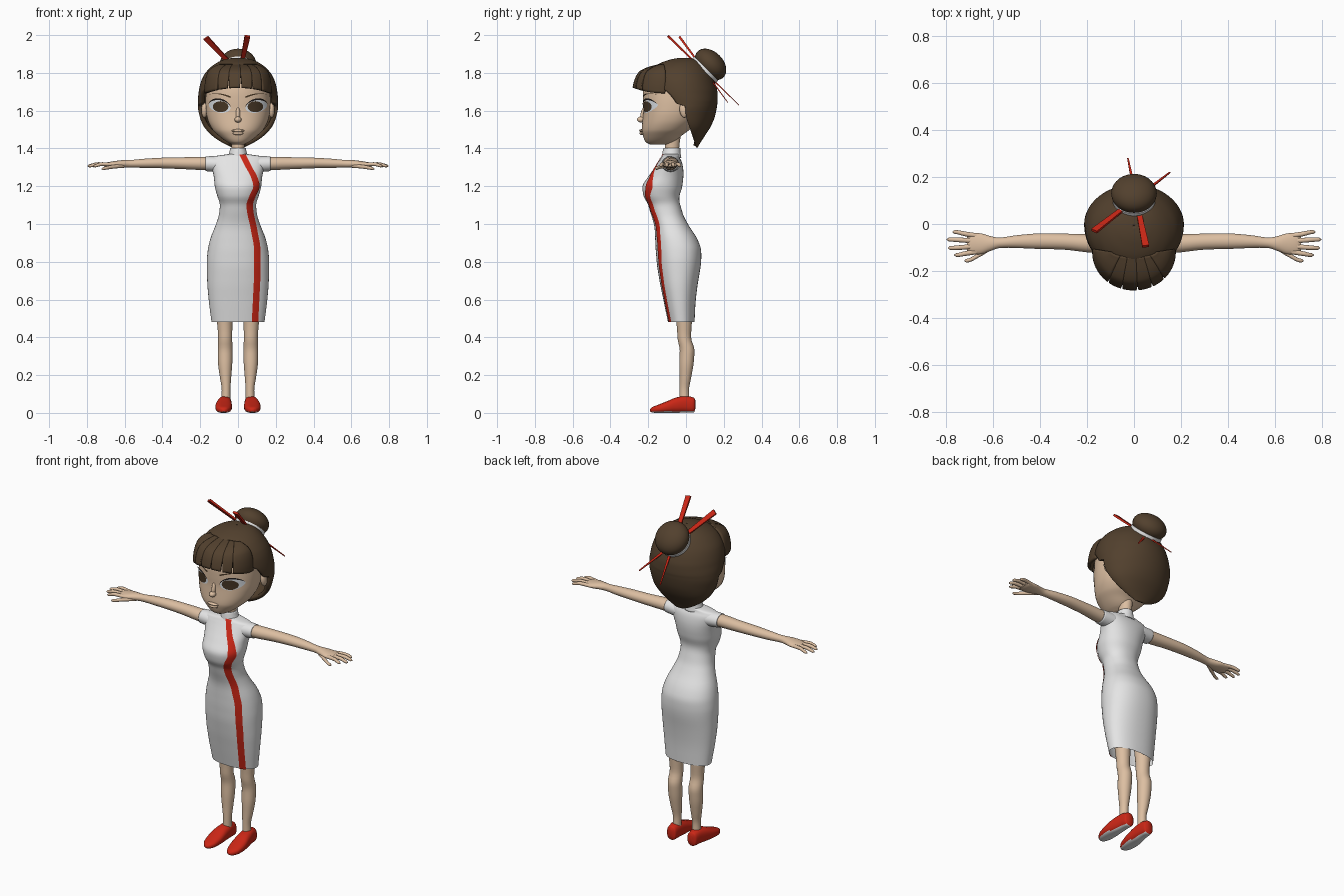
import bpy, bmesh, math
from mathutils import Vector, Euler

if "Cube" in bpy.data.objects:
    bpy.data.objects.remove(bpy.data.objects["Cube"])

def material(name, r, g, b):
    m = bpy.data.materials.new(name)
    m.diffuse_color = (r, g, b, 1)
    m.use_nodes = True
    m.node_tree.nodes["Principled BSDF"].inputs["Base Color"].default_value = m.diffuse_color
    return m

SKIN = material("skin", .72, .52, .36)
HAIR = material("hair brown", .085, .052, .027)
WHITE = material("dress white", .78, .78, .78)
RED = material("red", .60, .02, .008)
EYE = material("eye white", .70, .74, .78)
IRIS = material("iris brown", .06, .036, .018)
BLACK = material("lash black", .012, .010, .010)

def finish(name, bm, mats, solid=0, angle=50):
    bmesh.ops.remove_doubles(bm, verts=bm.verts, dist=1e-5)
    bmesh.ops.recalc_face_normals(bm, faces=bm.faces)
    me = bpy.data.meshes.new(name)
    bm.to_mesh(me)
    bm.free()
    ob = bpy.data.objects.new(name, me)
    bpy.context.collection.objects.link(ob)
    for m in mats:
        me.materials.append(m)
    if solid:
        mod = ob.modifiers.new("thickness", "SOLIDIFY")
        mod.thickness, mod.offset = solid, -1
    bpy.ops.object.select_all(action='DESELECT')
    ob.select_set(True)
    bpy.context.view_layer.objects.active = ob
    bpy.ops.object.shade_smooth_by_angle(angle=math.radians(angle))
    return ob

def row(rows, s):
    """Smooth monotone interpolation of a table of sections at position s."""
    n = len(rows)
    i = max([j for j in range(n - 1) if rows[j][0] <= s] or [0])
    h = rows[i + 1][0] - rows[i][0]
    t = min(1, max(0, (s - rows[i][0]) / h))
    def sec(j, k):
        return (rows[j + 1][k] - rows[j][k]) / (rows[j + 1][0] - rows[j][0])
    def slope(j, k):
        if j == 0 or j == n - 1:
            return sec(min(j, n - 2), k)
        a, b = sec(j - 1, k), sec(j, k)
        return 0 if a * b <= 0 else 2 * a * b / (a + b)
    return [(2*t**3 - 3*t*t + 1) * rows[i][k] + (t**3 - 2*t*t + t) * h * slope(i, k)
            + (3*t*t - 2*t**3) * rows[i + 1][k] + (t**3 - t*t) * h * slope(i + 1, k)
            for k in range(1, len(rows[0]))]

def stations(rows, sub):
    return [a[0] + (b[0] - a[0]) * j / sub for a, b in zip(rows, rows[1:]) for j in range(sub)] + [rows[-1][0]]

def sections(table):  # (z, half width, front y, back y) -> (z, cx, cy, rx, ry)
    return sorted((z, 0, (f + b) / 2, w, (b - f) / 2) for z, w, f, b in table)

def grid(bm, pts, wrap=False):
    vs = [[bm.verts.new(p) for p in line] for line in pts]
    for a, b in zip(vs, vs[1:]):
        for j in range(len(a) - (0 if wrap else 1)):
            k = (j + 1) % len(a)
            bm.faces.new((a[j], a[k], b[k], b[j]))
    return vs

def loft(name, rows, mat, axis='z', side=1, n=32, p=2.0, sub=4, caps=(1, 1), solid=0):
    rows = sorted(rows)
    pts = []
    for s in stations(rows, sub):
        c1, c2, r1, r2 = row(rows, s)
        line = []
        for j in range(n):
            c, d = math.cos(2 * math.pi * j / n), math.sin(2 * math.pi * j / n)
            u = c1 + r1 * math.copysign(abs(c) ** (2 / p), c)
            v = c2 + r2 * math.copysign(abs(d) ** (2 / p), d)
            q = {'x': (s, u, v), 'y': (u, s, v), 'z': (u, v, s)}[axis]
            line.append((q[0] * side, q[1], q[2]))
        pts.append(line)
    bm = bmesh.new()
    vs = grid(bm, pts, True)
    for cap, ring in zip(caps, (vs[0], vs[-1])):
        if cap:
            bm.faces.new(ring)
    return finish(name, bm, [mat], solid)

def patch(name, rows, f, nu, nv, mat, lift, p=2.2):
    """Thin plate laid on the front of a lofted body; f(u, v) gives x, z."""
    pts = []
    for i in range(nu + 1):
        line = []
        for j in range(nv + 1):
            x, z = f(i / nu, j / nv)
            _, cy, rx, ry = row(rows, z)
            e = max(0, 1 - abs(x / (rx + lift)) ** p) ** (1 / p)
            line.append((x, cy - (ry + lift) * e, z))
        pts.append(line)
    bm = bmesh.new()
    grid(bm, pts)
    return finish(name, bm, [mat])

def ball(name, loc, scale, mat, rot=(0, 0, 0)):
    bm = bmesh.new()
    bmesh.ops.create_uvsphere(bm, u_segments=32, v_segments=18, radius=1)
    for v in bm.verts:
        q = Vector([a * b for a, b in zip(v.co, scale)])
        q.rotate(Euler(rot))
        v.co = q + Vector(loc)
    return finish(name, bm, [mat])

# dress, open at the hem
dress = sections([(.48, .14, -.095, .045), (.6, .155, -.12, .052), (.7, .163, -.14, .065),
    (.8, .165, -.155, .08), (.86, .16, -.16, .08), (.92, .147, -.163, .06), (1.0, .116, -.17, .01),
    (1.05, .101, -.185, -.015), (1.1, .096, -.2, -.03), (1.15, .11, -.225, -.034), (1.2, .123, -.23, -.02),
    (1.25, .128, -.2, -.014), (1.3, .14, -.165, -.016), (1.335, .15, -.142, -.025),
    (1.355, .14, -.13, -.035), (1.37, .05, -.12, -.035)])
loft("dress", dress, WHITE, n=48, p=2.2, caps=(0, 1))
loft("collar", [(1.35, 0, -.077, .056, .052), (1.375, 0, -.077, .047, .048), (1.402, 0, -.075, .041, .045)],
     WHITE, caps=(0, 0), solid=.006)
# red trim running down the front
trim = [(.48, .09), (.6, .096), (.75, .102), (.86, .102), (.97, .085), (1.1, .062), (1.15, .078),
        (1.2, .098), (1.25, .085), (1.3, .058), (1.372, .022)]
def trim_at(u, v):
    z = .48 + .887 * u
    return row(trim, z)[0] + (v - .5) * .034, z
patch("dress_trim", dress, trim_at, 90, 6, RED, .004)

# head and neck
head = sections([(1.42, .03, -.19, -.1), (1.435, .06, -.214, -.06), (1.47, .105, -.228, -.02),
    (1.5, .135, -.234, .02), (1.55, .16, -.23, .06), (1.6, .17, -.226, .08), (1.65, .172, -.228, .1),
    (1.7, .17, -.228, .11), (1.75, .165, -.22, .11), (1.8, .14, -.18, .09), (1.84, .08, -.11, .05)])
loft("head", head, SKIN, n=48, p=2.2)
loft("neck", [(1.33, 0, -.076, .045, .045), (1.4, 0, -.074, .034, .038), (1.47, 0, -.07, .036, .042)], SKIN)
ball("nose_tip", (0, -.238, 1.553), (.018, .021, .016), SKIN)
ball("nose_bridge", (0, -.225, 1.58), (.012, .016, .042), SKIN, (-.2, 0, 0))
ball("upper_lip", (0, -.234, 1.494), (.034, .014, .008), SKIN)
ball("lower_lip", (0, -.232, 1.48), (.028, .014, .009), SKIN)

# eyes and brows, thin plates on the face
def almond(s, ang, r, grow=0):
    dx, sn = .058 * math.cos(ang) * r, math.sin(ang)
    dz = (.033 + grow) * math.copysign(abs(sn) ** 1.2, sn) * r
    return s * (.097 + dx), 1.622 + dz + .14 * dx
for s, tag in ((-1, "left"), (1, "right")):
    patch(tag + "_eye", head, lambda u, v: almond(s, 2 * math.pi * u, v), 32, 5, EYE, .002)
    patch(tag + "_iris", head, lambda u, v: (s * (.092 + .041 * v * math.cos(2 * math.pi * u)),
          1.621 + .029 * v * math.sin(2 * math.pi * u)), 32, 5, IRIS, .004)
    patch(tag + "_lash", head, lambda u, v: almond(s, math.pi * u, 1.04, .009 * v - .001), 24, 2, BLACK, .006)
    patch(tag + "_brow", head, lambda u, v: (s * (.04 + .11 * u),
          1.672 + .018 * math.sin(2.2 * u) + (v - .5) * .009 * (1.1 - u)), 16, 2, IRIS, .003)
    ball(tag + "_ear", (s * .178, -.012, 1.602), (.016, .022, .04), SKIN, (.15, 0, 0))

# bobbed hair shell: (z, half width, front y, back y, front edge y)
bob = sorted([(1.88, .003, -.012, -.006, -.012), (1.878, .035, -.045, .025, -.045),
    (1.87, .075, -.085, .06, -.085), (1.85, .118, -.14, .092, -.14), (1.82, .155, -.18, .117, -.18),
    (1.78, .185, -.2, .14, -.2), (1.74, .2, -.208, .156, -.165), (1.7, .208, -.205, .166, -.1),
    (1.655, .212, -.18, .168, -.062), (1.638, .212, -.17, .166, -.05), (1.622, .212, -.165, .164, -.005),
    (1.57, .203, -.15, .153, .0), (1.52, .183, -.1, .133, .016), (1.47, .14, -.035, .102, .033),
    (1.43, .082, .015, .076, .046), (1.405, .03, .046, .062, .054)])
lines = []
for z in stations(bob, 4):
    w, f, b, e = row(bob, z)
    cy, d = (f + b) / 2, (b - f) / 2
    a = math.acos(max(-1, min(1, (cy - e) / d)))
    angs = [a + (2 * math.pi - 2 * a) * j / 56 for j in range(57)]
    lines.append([(w * math.sin(t), cy - d * math.cos(t), z) for t in angs])
bm = bmesh.new()
grid(bm, lines)
finish("hair_bob", bm, [HAIR], .025)

# fringe locks with narrow slits between them
fringe = sections([(z, w, f, -.24 - f) for z, w, f in ((1.68, .178, -.285), (1.72, .178, -.283),
    (1.76, .174, -.274), (1.805, .16, -.25), (1.83, .135, -.205), (1.847, .095, -.14))])
cuts = [-95, -38, -17, 5, 26, 46, 95]
for k, (a0, a1) in enumerate(zip(cuts, cuts[1:])):
    lines = []
    for i in range(17):
        v = (i / 16) ** 1.4
        gap = 1.6 * max(0, v - .45) / .55
        line = []
        for j in range(13):
            t = math.radians(a0 + gap + (a1 - a0 - 2 * gap) * j / 12)
            z = 1.847 + (1.722 - .03 * math.sin(t) ** 2 - 1.847) * v
            _, cy, rx, ry = row(fringe, z)
            line.append((rx * math.sin(t), cy - ry * math.cos(t), z))
        lines.append(line)
    bm = bmesh.new()
    grid(bm, lines)
    finish("fringe_lock_%d" % (k + 1), bm, [HAIR], .014)

# bun with band and two flat hair sticks
tilt = (-math.pi / 4, 0, 0)
ball("hair_bun", (0, .13, 1.845), (.097, .097, .067), HAIR, tilt)
band = loft("bun_band", [(-.009, 0, 0, .09, .09), (.009, 0, 0, .09, .09)], WHITE, n=40, sub=1)
band.location, band.rotation_euler = (0, .102, 1.817), tilt
for k, (top, tip) in enumerate((((-.17, -.03, 1.985), (.153, .22, 1.645)), ((.05, -.095, 1.995), (-.026, .28, 1.63)))):
    top, tip = Vector(top), Vector(tip)
    d = (tip - top).normalized()
    wide = (Vector((1, 0, 0)) - d * d.x).normalized()
    thin = d.cross(wide)
    bm = bmesh.new()
    ends = grid(bm, [[c + wide * w * i + thin * h * j for i, j in ((1, 1), (-1, 1), (-1, -1), (1, -1))]
                     for c, w, h in ((top, .015, .006), (tip, .003, .002))], True)
    for ring in ends:
        bm.faces.new(ring)
    finish("hair_stick_%d" % (k + 1), bm, [RED], angle=30)

# arms, hands, legs and shoes, both sides
fingers = {"index": ((.67, -.118), (.72, -.126), (.765, -.132)), "middle": ((.68, -.095), (.74, -.1), (.792, -.102)),
           "ring": ((.68, -.072), (.74, -.068), (.797, -.066)), "little": ((.67, -.05), (.72, -.042), (.772, -.034)),
           "thumb": ((.6, -.095), (.66, -.132), (.722, -.156))}
for s, tag in ((-1, "left"), (1, "right")):
    loft(tag + "_sleeve", [(.09, -.083, 1.315, .05, .043), (.14, -.083, 1.318, .046, .041),
         (.172, -.083, 1.319, .043, .039)], WHITE, 'x', s, caps=(0, 0), solid=.004)
    loft(tag + "_arm", [(.1, -.083, 1.318, .036, .034), (.17, -.083, 1.32, .039, .035), (.3, -.075, 1.322, .034, .031),
         (.4, -.073, 1.323, .033, .028), (.5, -.075, 1.321, .027, .024), (.57, -.08, 1.319, .022, .02),
         (.61, -.083, 1.318, .031, .02), (.66, -.084, 1.315, .045, .017), (.69, -.083, 1.313, .044, .014),
         (.71, -.083, 1.312, .034, .008)], SKIN, 'x', s, 24)
    for name, (a, b, c) in fingers.items():
        drop = .014 if name == "thumb" else 0
        loft(tag + "_" + name, [(a[0], a[1], 1.315 - drop / 2, .011, .01), (b[0], b[1], 1.317 - drop, .01, .01),
             (c[0] - .01, c[1], 1.308 - drop, .008, .008), (c[0], c[1], 1.306 - drop, .002, .002)], SKIN, 'x', s, 12)
    loft(tag + "_leg", [(.06, .064, -.008, .024, .026), (.12, .063, -.009, .023, .025), (.19, .066, -.003, .03, .031),
         (.27, .068, .003, .038, .038), (.33, .068, .006, .039, .039), (.4, .068, -.009, .037, .036),
         (.48, .07, -.01, .041, .041), (.75, .075, -.03, .06, .065)], SKIN, 'z', s, 24)
    shoe = loft(tag + "_shoe", [(.05, .066, .045, .01, .02), (.042, .067, .042, .028, .039), (.0, .069, .046, .034, .044),
         (-.05, .073, .041, .04, .041), (-.1, .076, .031, .044, .031), (-.15, .077, .021, .038, .021),
         (-.18, .076, .016, .022, .014), (-.19, .075, .014, .008, .006)], RED, 'y', s, 28, 2.5)
    shoe.data.materials.append(WHITE)
    for f in shoe.data.polygons:  # pale sole
        if f.normal.z < -.75:
            f.material_index = 1
